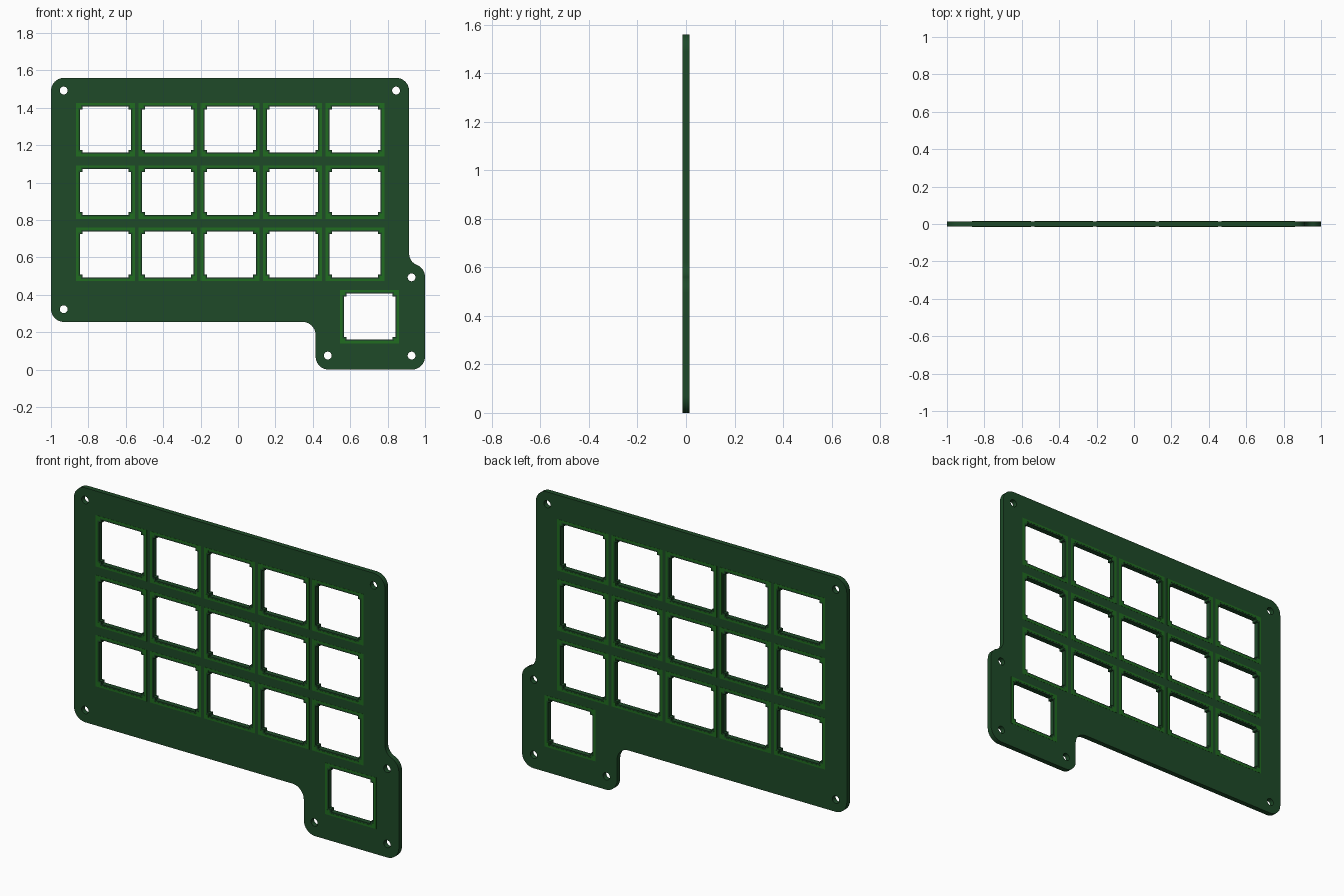
import bpy, bmesh
from math import sin, cos, radians, pi

if "Cube" in bpy.data.objects:
    bpy.data.objects.remove(bpy.data.objects["Cube"])

HALF = 0.014       # half thickness of the plate
FOIL = 0.0006      # half thickness of the bright frames


def material(name, color):
    m = bpy.data.materials.new(name)
    m.diffuse_color = (*color, 1)
    m.use_nodes = True
    m.node_tree.nodes["Principled BSDF"].inputs["Base Color"].default_value = m.diffuse_color
    return m


def arc(cx, cz, r, a0, a1, n=10):
    angles = [radians(a0 + (a1 - a0) * i / n) for i in range(n + 1)]
    return [(cx + r * cos(a), cz + r * sin(a)) for a in angles]


def rect(cx, cz, w, h):
    return [(cx + sx * w / 2, cz + sz * h / 2)
            for sx, sz in ((-1, -1), (1, -1), (1, 1), (-1, 1))]


def cutout(cx, cz, grow=0.0):
    # square opening widened by side notches, leaving small corner steps
    a, b, c = 0.123 + grow, 0.137 + grow, 0.108 + grow
    quarter = [(b, c), (a, c), (a, a)]
    pts = quarter + [(-x, z) for x, z in reversed(quarter)]
    pts += [(x, -z) for x, z in reversed(pts)]
    return [(cx + x, cz + z) for x, z in pts]


def sheet(name, loops, half, y, mat):
    # flat filled outline with holes, extruded and stood upright
    cu = bpy.data.curves.new(name, 'CURVE')
    cu.dimensions = '2D'
    cu.fill_mode = 'BOTH'
    cu.extrude = half
    for loop in loops:
        s = cu.splines.new('POLY')
        s.points.add(len(loop) - 1)
        for p, (x, z) in zip(s.points, loop):
            p.co = (x, z, 0, 1)
        s.use_cyclic_u = True
    cu.materials.append(mat)
    ob = bpy.data.objects.new(name, cu)
    ob.location.y = y
    ob.rotation_euler.x = pi / 2
    bpy.context.collection.objects.link(ob)
    bpy.ops.object.select_all(action='DESELECT')
    ob.select_set(True)
    bpy.context.view_layer.objects.active = ob
    bpy.ops.object.convert(target='MESH')
    ob = bpy.context.object
    bm = bmesh.new()
    bm.from_mesh(ob.data)
    bmesh.ops.remove_doubles(bm, verts=bm.verts, dist=1e-5)
    bmesh.ops.recalc_face_normals(bm, faces=bm.faces)
    bm.to_mesh(ob.data)
    bm.free()
    bpy.ops.object.shade_smooth_by_angle(angle=radians(30))
    return ob


dark = material("dark_green", (0.013, 0.068, 0.021))
bright = material("bright_green", (0.014, 0.15, 0.014))

# Plate outline with rounded corners and the offset thumb-key tab
outline = (arc(-0.93, 0.325, 0.07, 180, 270)
           + arc(0.345, 0.185, 0.07, 90, 0)
           + arc(0.485, 0.07, 0.07, 180, 270)
           + arc(0.93, 0.07, 0.07, 270, 360)
           + arc(0.93, 0.495, 0.07, 0, 68.2)
           + arc(0.98, 0.62, 0.065, 248.2, 180)
           + arc(0.845, 1.49, 0.07, 0, 90)
           + arc(-0.93, 1.49, 0.07, 90, 180))

# Screw holes
screws = [(-0.932, 1.492), (0.845, 1.492), (-0.932, 0.323),
          (0.928, 0.493), (0.48, 0.075), (0.928, 0.075)]
holes = [arc(x, z, 0.021, 0, 345, 23) for x, z in screws]

# Key positions: 5 x 3 grid plus the thumb key
keys = [(-0.709 + 0.3335 * i, 0.616 + 0.3335 * j)
        for i in range(5) for j in range(3)] + [(0.704, 0.283)]

sheet("plate", [outline] + holes + [cutout(*k) for k in keys], HALF, 0, dark)

# Bright frames around the openings on both faces
frames = []
for k in keys:
    frames += [rect(*k, 0.315, 0.286), cutout(*k, grow=0.008)]
for name, side in (("front_frames", -1), ("back_frames", 1)):
    sheet(name, frames, FOIL, side * (HALF + FOIL * 0.5), bright)
